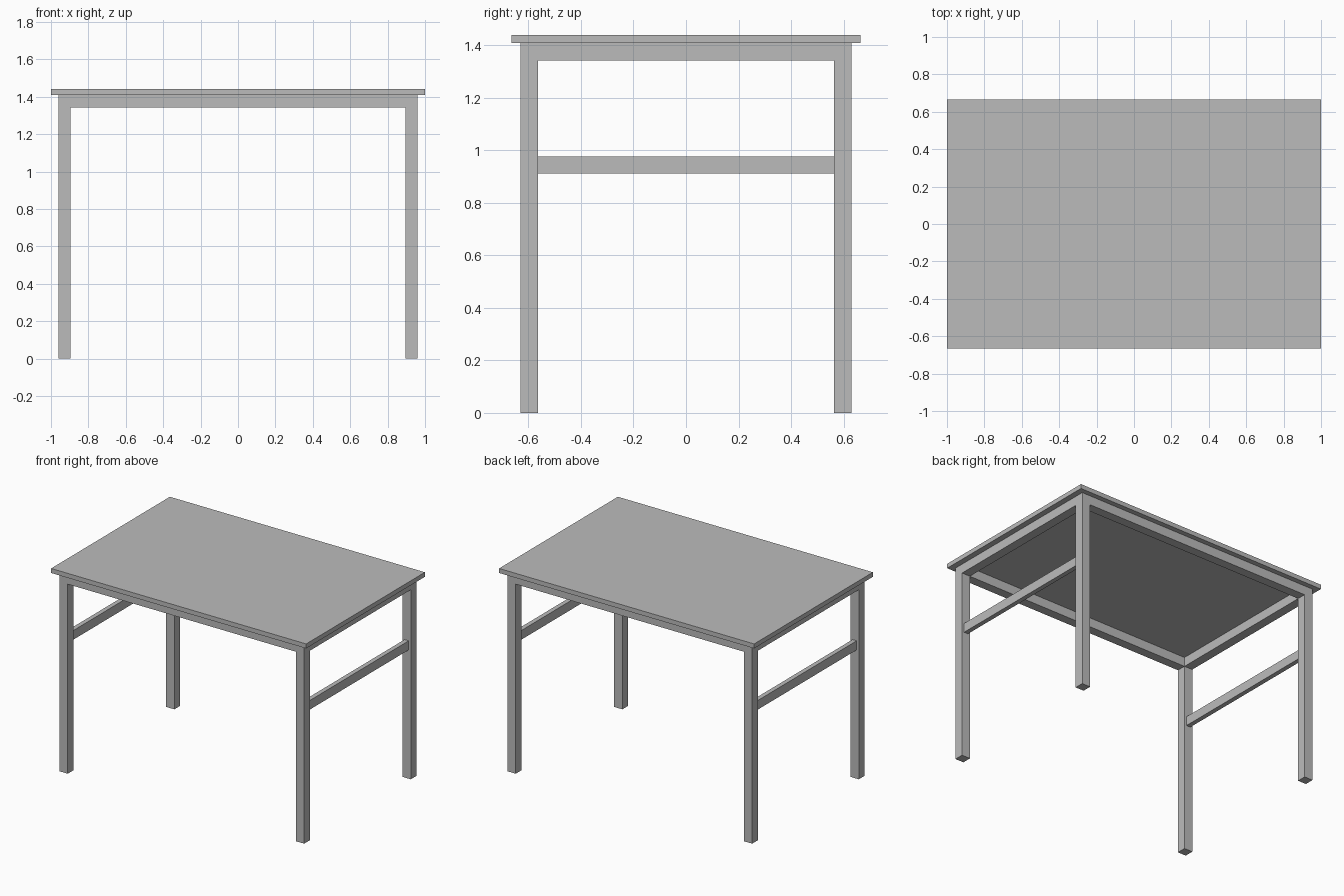
import bpy

# Remove the default cube
cube = bpy.data.objects.get("Cube")
if cube:
    bpy.data.objects.remove(cube, do_unlink=True)

# Single flat grey
GREY = (0.5, 0.5, 0.5, 1.0)
grey = bpy.data.materials.new("plain_grey")
grey.use_nodes = True
grey.diffuse_color = GREY
grey.node_tree.nodes["Principled BSDF"].inputs["Base Color"].default_value = GREY


def box(name, center, size):
    """Axis-aligned box with its scale applied."""
    bpy.ops.mesh.primitive_cube_add(size=1, location=center)
    obj = bpy.context.object
    obj.name = name
    obj.scale = size
    bpy.ops.object.transform_apply(location=False, rotation=False, scale=True)
    obj.data.materials.append(grey)
    return obj


# Main dimensions
BAR = 0.065                      # square section of legs and aprons
TOP_Z, UNDER_Z = 1.44, 1.408     # top and underside of the table top
LEG_X, LEG_Y = 0.927, 0.597      # leg centres
RAIL_Z = 0.945                   # side stretcher height
INNER_X, INNER_Y = 2 * LEG_X - BAR, 2 * LEG_Y - BAR
APRON_Z = UNDER_Z - BAR / 2

# Table top
box("table_top", (0, 0, (TOP_Z + UNDER_Z) / 2), (2, 1.33, TOP_Z - UNDER_Z))

# Legs
for side_x, x in (("right", -LEG_X), ("left", LEG_X)):
    for side_y, y in (("front", -LEG_Y), ("back", LEG_Y)):
        box(f"{side_y}_{side_x}_leg", (x, y, UNDER_Z / 2), (BAR, BAR, UNDER_Z))

# Long aprons, flush with the legs
for side, y in (("front", -LEG_Y), ("back", LEG_Y)):
    box(f"{side}_apron", (0, y, APRON_Z), (INNER_X, BAR, BAR))

# Short aprons and the thinner stretchers centred below them
for side, x in (("right", -LEG_X), ("left", LEG_X)):
    box(f"{side}_apron", (x, 0, APRON_Z), (BAR, INNER_Y, BAR))
    box(f"{side}_stretcher", (x, 0, RAIL_Z), (BAR / 2, INNER_Y, BAR))
